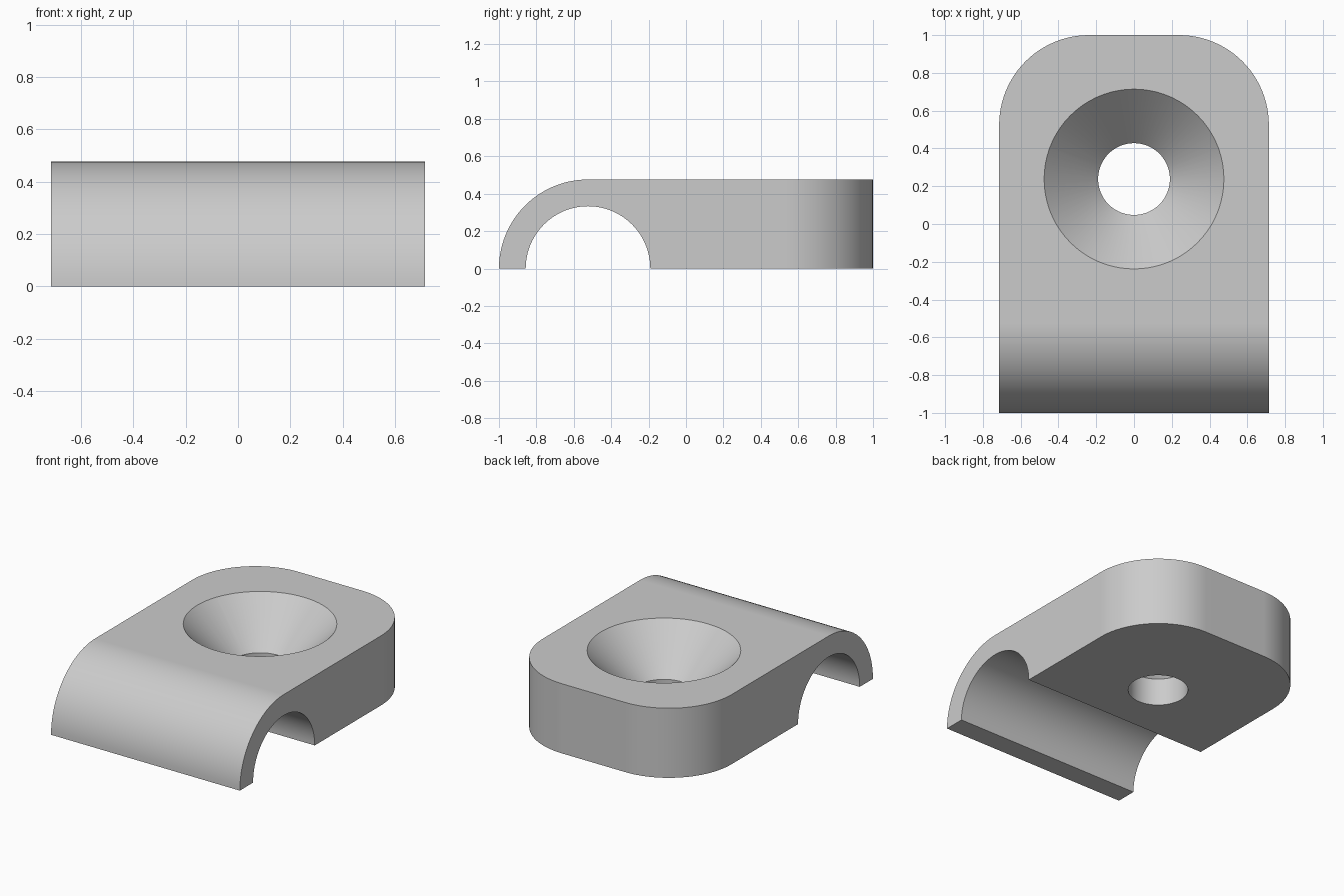
import bpy, bmesh
from math import cos, sin, pi

cube = bpy.data.objects.get("Cube")
if cube:
    bpy.data.objects.remove(cube, do_unlink=True)

HALF_W, H = 0.714, 0.476          # half width, and height = outer radius
ARC_Y = H - 1                     # axis of the saddle
BORE_R = 0.333
HOLE_Y, HOLE_R, SINK_R = 0.238, 0.19, 0.476

grey = bpy.data.materials.new("light grey")
grey.use_nodes = True
colour = (0.6, 0.6, 0.6, 1)
grey.diffuse_color = colour
grey.node_tree.nodes["Principled BSDF"].inputs["Base Color"].default_value = colour


def make_object(name, bm):
    bmesh.ops.recalc_face_normals(bm, faces=bm.faces)
    mesh = bpy.data.meshes.new(name)
    bm.to_mesh(mesh)
    bm.free()
    mesh.materials.append(grey)
    ob = bpy.data.objects.new(name, mesh)
    bpy.context.collection.objects.link(ob)
    return ob


def arc(radius, start, end, steps):
    return [(ARC_Y + radius * cos(start + (end - start) * i / steps),
             radius * sin(start + (end - start) * i / steps)) for i in range(steps + 1)]


# Clamp body: side profile with a half-round saddle, extruded across x
profile = arc(H, pi, pi / 2, 24) + [(1, H), (1, 0)] + arc(BORE_R, 0, pi, 48)
bm = bmesh.new()
side = bm.faces.new([bm.verts.new((-HALF_W, y, z)) for y, z in profile])
ext = bmesh.ops.extrude_face_region(bm, geom=[side])
bmesh.ops.translate(bm, vec=(2 * HALF_W, 0, 0),
                    verts=[v for v in ext["geom"] if isinstance(v, bmesh.types.BMVert)])
bmesh.ops.recalc_face_normals(bm, faces=bm.faces)

# Rounded back corners
corners = [e for e in bm.edges
           if all(v.co.y > 0.99 for v in e.verts)
           and abs(e.verts[0].co.z - e.verts[1].co.z) > 0.1]
bmesh.ops.bevel(bm, geom=corners, offset=H, offset_type='OFFSET',
                segments=24, profile=0.5, affect='EDGES')
body = make_object("cable_clamp", bm)

# Countersunk screw hole cutter: straight shank, flaring cone, overshoot at both ends
SEG, OVER = 72, 0.1
bm = bmesh.new()
rings = []
for r, z in ((HOLE_R, -OVER), (HOLE_R, H - (SINK_R - HOLE_R)), (SINK_R + OVER, H + OVER)):
    rings.append([bm.verts.new((r * cos(2 * pi * i / SEG), HOLE_Y + r * sin(2 * pi * i / SEG), z))
                  for i in range(SEG)])
for low, high in zip(rings, rings[1:]):
    for i in range(SEG):
        j = (i + 1) % SEG
        bm.faces.new((low[i], low[j], high[j], high[i]))
bm.faces.new(rings[0])
bm.faces.new(rings[-1])
cutter = make_object("screw_hole_cutter", bm)
cutter.hide_render = True

cut = body.modifiers.new("screw hole", 'BOOLEAN')
cut.operation = 'DIFFERENCE'
cut.solver = 'EXACT'
cut.object = cutter
bpy.ops.object.select_all(action='DESELECT')
body.select_set(True)
bpy.context.view_layer.objects.active = body
bpy.ops.object.modifier_apply(modifier=cut.name)
bpy.data.objects.remove(cutter, do_unlink=True)

# Smooth curves, crisp rims, clean flats
bpy.ops.object.shade_smooth_by_angle(angle=pi / 6)
flat = body.modifiers.new("flat normals", 'WEIGHTED_NORMAL')
flat.keep_sharp = True
